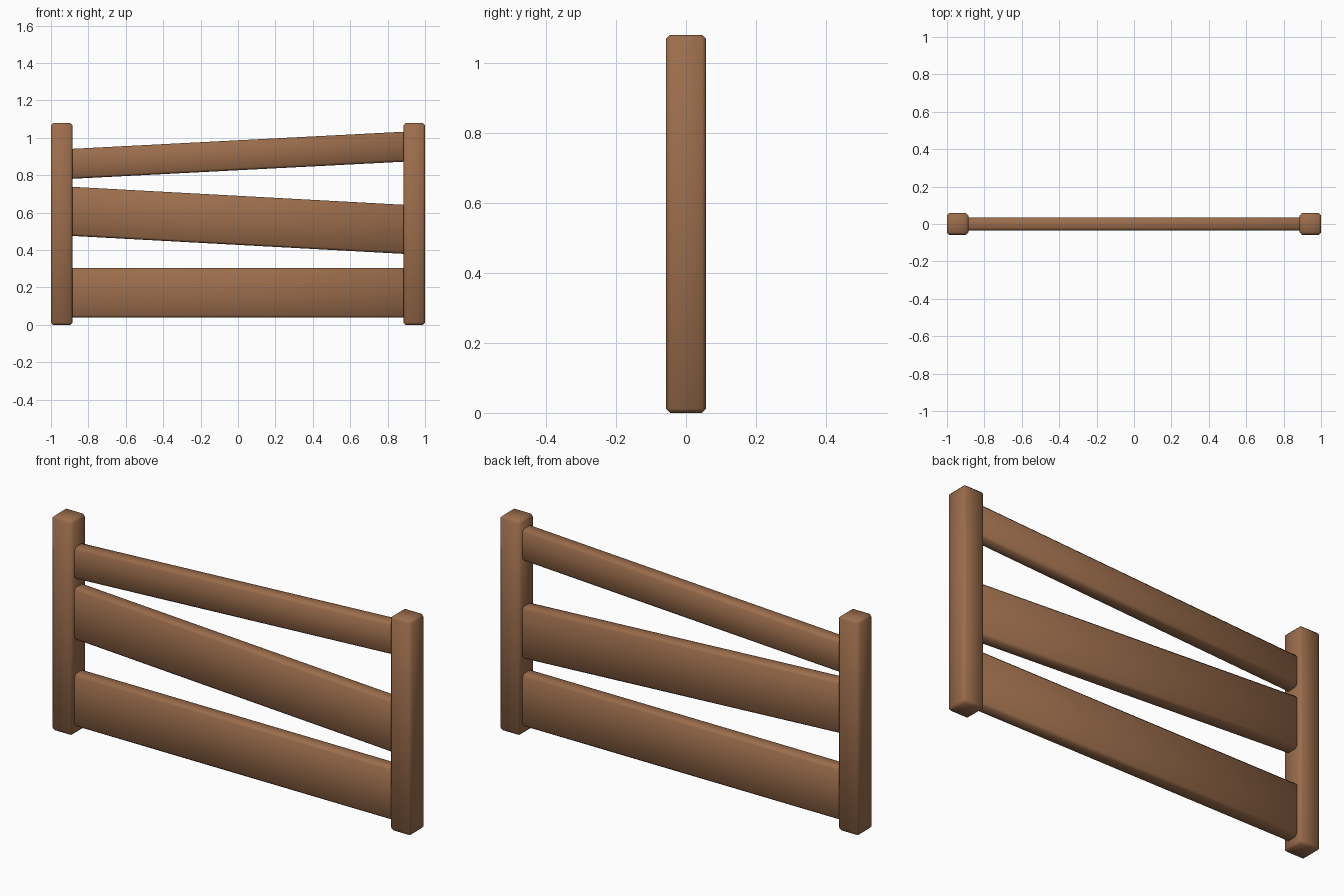
import bpy, bmesh, math
from mathutils import Matrix

if "Cube" in bpy.data.objects:
    bpy.data.objects.remove(bpy.data.objects["Cube"])

wood = bpy.data.materials.new("brown wood")
wood.diffuse_color = (0.33, 0.153, 0.072, 1)
wood.use_nodes = True
wood.node_tree.nodes["Principled BSDF"].inputs["Base Color"].default_value = wood.diffuse_color


def board(name, size, loc, tilt=0.0, bevel=0.012):
    """Box with softened chamfered edges, tilted about the y axis."""
    bm = bmesh.new()
    bmesh.ops.create_cube(bm, size=1, matrix=Matrix.Diagonal((*size, 1)))
    bmesh.ops.bevel(bm, geom=bm.edges[:], offset=bevel, segments=1,
                    affect='EDGES', clamp_overlap=True)
    for f in bm.faces:
        f.smooth = True
    mesh = bpy.data.meshes.new(name)
    bm.to_mesh(mesh)
    bm.free()
    mesh.materials.append(wood)
    ob = bpy.data.objects.new(name, mesh)
    ob.location = loc
    ob.rotation_euler.y = -math.radians(tilt)
    bpy.context.collection.objects.link(ob)


# End posts
for side, x in (("left", -0.9425), ("right", 0.9425)):
    board(side + "_post", (0.115, 0.115, 1.08), (x, 0, 0.54))

# Rails: centre height, width of board, tilt in degrees
for name, z, h, tilt in (("bottom_rail", 0.172, 0.265, 0),
                         ("middle_rail", 0.559, 0.262, -3.1),
                         ("top_rail", 0.907, 0.16, 2.95)):
    board(name, (1.86, 0.07, h), (0, 0, z), tilt)
